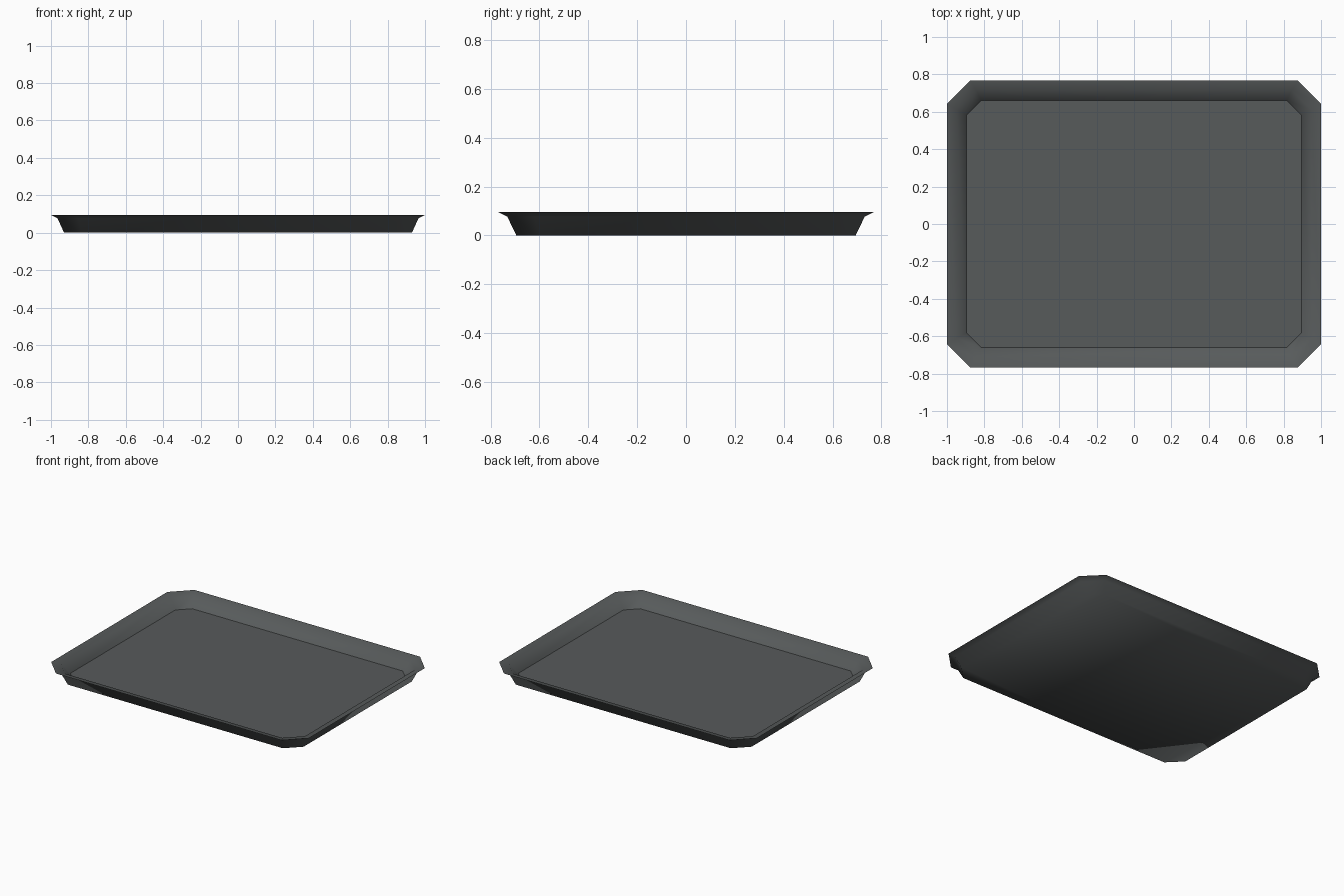
import bpy, bmesh

if "Cube" in bpy.data.objects:
    bpy.data.objects.remove(bpy.data.objects["Cube"])

mat = bpy.data.materials.new("dark_grey")
mat.diffuse_color = (0.095, 0.103, 0.104, 1)
mat.use_nodes = True
mat.node_tree.nodes["Principled BSDF"].inputs["Base Color"].default_value = mat.diffuse_color


def ring(bm, hx, hy, c, z):
    """Rectangle with cut corners, counter-clockwise."""
    pts = [(hx, -hy + c), (hx, hy - c), (hx - c, hy), (-hx + c, hy),
           (-hx, hy - c), (-hx, -hy + c), (-hx + c, -hy), (hx - c, -hy)]
    return [bm.verts.new((x, y, z)) for x, y in pts]


# tray sections from the underside, up the outer wall, over the rim, down to the floor
sections = [
    (0.93, 0.695, 0.095, 0.0),      # underside edge
    (0.965, 0.732, 0.11, 0.077),    # under the lip
    (1.0, 0.768, 0.124, 0.095),     # rim
    (0.948, 0.715, 0.105, 0.083),   # inner bend
    (0.895, 0.66, 0.078, 0.02),     # floor edge
]
bm = bmesh.new()
rings = [ring(bm, *s) for s in sections]
for low, high in zip(rings, rings[1:]):
    for i in range(8):
        j = (i + 1) % 8
        bm.faces.new((low[i], low[j], high[j], high[i]))
bm.faces.new(rings[0][::-1])   # underside
bm.faces.new(rings[-1])        # floor
for f in bm.faces:
    f.smooth = True

# crisp rim and floor outline, smooth elsewhere
for r in (rings[2], rings[4]):
    for i in range(8):
        bm.edges.get((r[i], r[(i + 1) % 8])).smooth = False

mesh = bpy.data.meshes.new("tray")
bm.to_mesh(mesh)
bm.free()
mesh.materials.append(mat)
tray = bpy.data.objects.new("tray", mesh)
bpy.context.collection.objects.link(tray)
